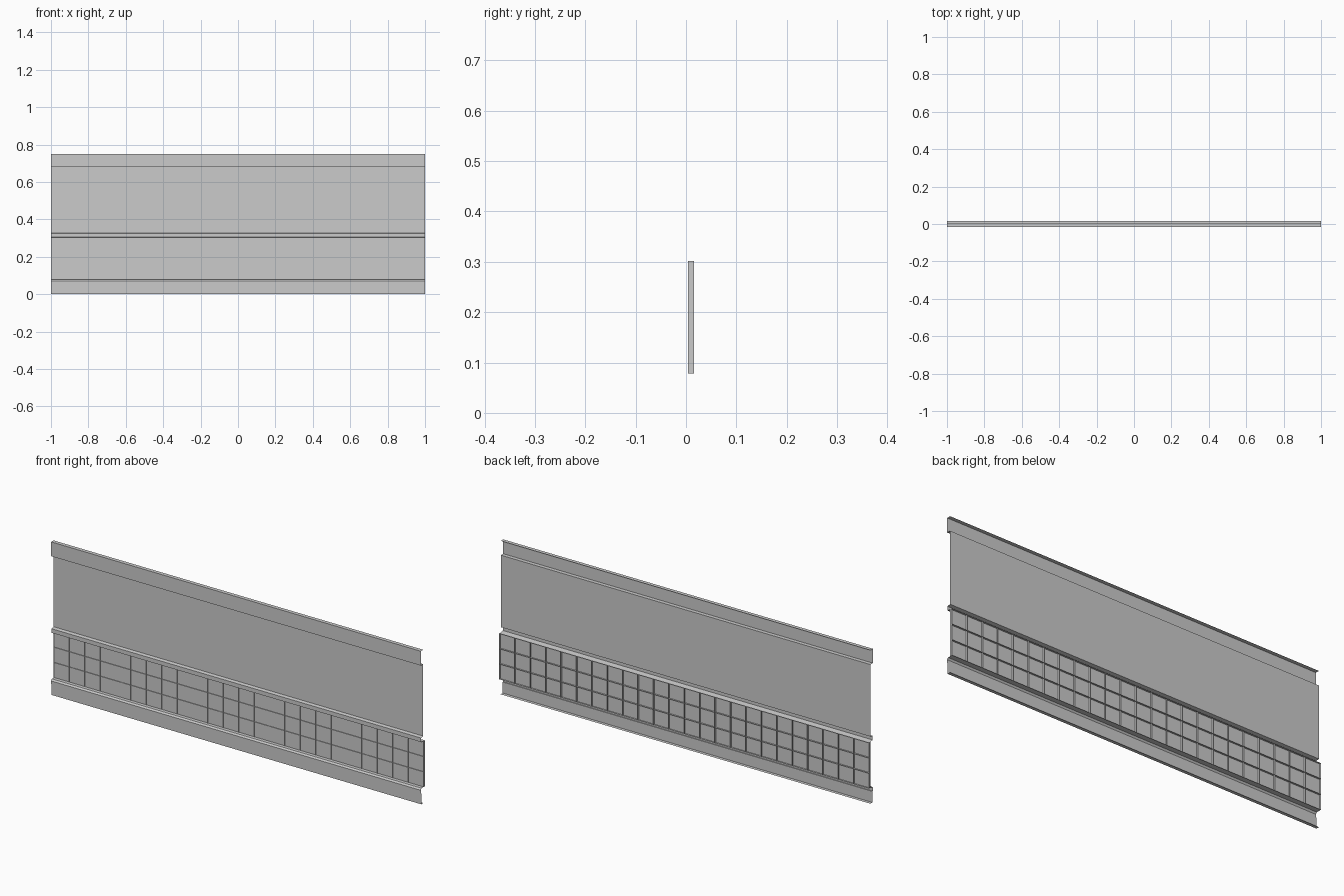
import bpy, bmesh

if "Cube" in bpy.data.objects:
    bpy.data.objects.remove(bpy.data.objects["Cube"])


def make_object(name, build):
    bm = bmesh.new()
    build(bm)
    mesh = bpy.data.meshes.new(name)
    bm.to_mesh(mesh)
    bm.free()
    obj = bpy.data.objects.new(name, mesh)
    bpy.context.collection.objects.link(obj)
    return obj


def quad(bm, *pts):
    bm.faces.new([bm.verts.new(p) for p in pts])


def sheet(name, profile):
    """Extrude an open (y, z) profile along the full width, ends left open."""
    def build(bm):
        left = [bm.verts.new((-1, y, z)) for y, z in profile]
        right = [bm.verts.new((1, y, z)) for y, z in profile]
        for i in range(len(profile) - 1):
            bm.faces.new((left[i + 1], left[i], right[i], right[i + 1]))
    return make_object(name, build)


# Baseboard with its bottom lip
sheet("baseboard", [(0.004, 0), (-0.012, 0), (-0.012, 0.054)])

# Lower rail with sloped top
sheet("lower_rail", [(-0.012, 0.054), (-0.016, 0.054), (-0.016, 0.070),
                     (-0.010, 0.078), (0.006, 0.078)])

# Upper rail above the tiles
sheet("upper_rail", [(0.006, 0.302), (-0.014, 0.305), (-0.014, 0.325), (0.003, 0.328)])

# Flat wall panel
sheet("wall_panel", [(0.003, 0.328), (0.003, 0.68)])

# Top trim board with ledge and cap
sheet("top_trim", [(0.003, 0.68), (-0.016, 0.68), (-0.016, 0.75), (0.003, 0.75)])

# Tiled band: face sheet and a grid of thin dividers
Z0, Z1, FRONT, BACK, FACE = 0.078, 0.302, 0.004, 0.016, 0.007
COLS, ROWS = 24, 3
sheet("tile_face", [(FACE, Z0), (FACE, Z1)])


def dividers(bm):
    for i in range(COLS + 1):
        x = -1 + 2 * i / COLS
        quad(bm, (x, FRONT, Z0), (x, BACK, Z0), (x, BACK, Z1), (x, FRONT, Z1))
    for j in range(ROWS + 1):
        z = Z0 + (Z1 - Z0) * j / ROWS
        quad(bm, (-1, FRONT, z), (1, FRONT, z), (1, BACK, z), (-1, BACK, z))


make_object("tile_dividers", dividers)
